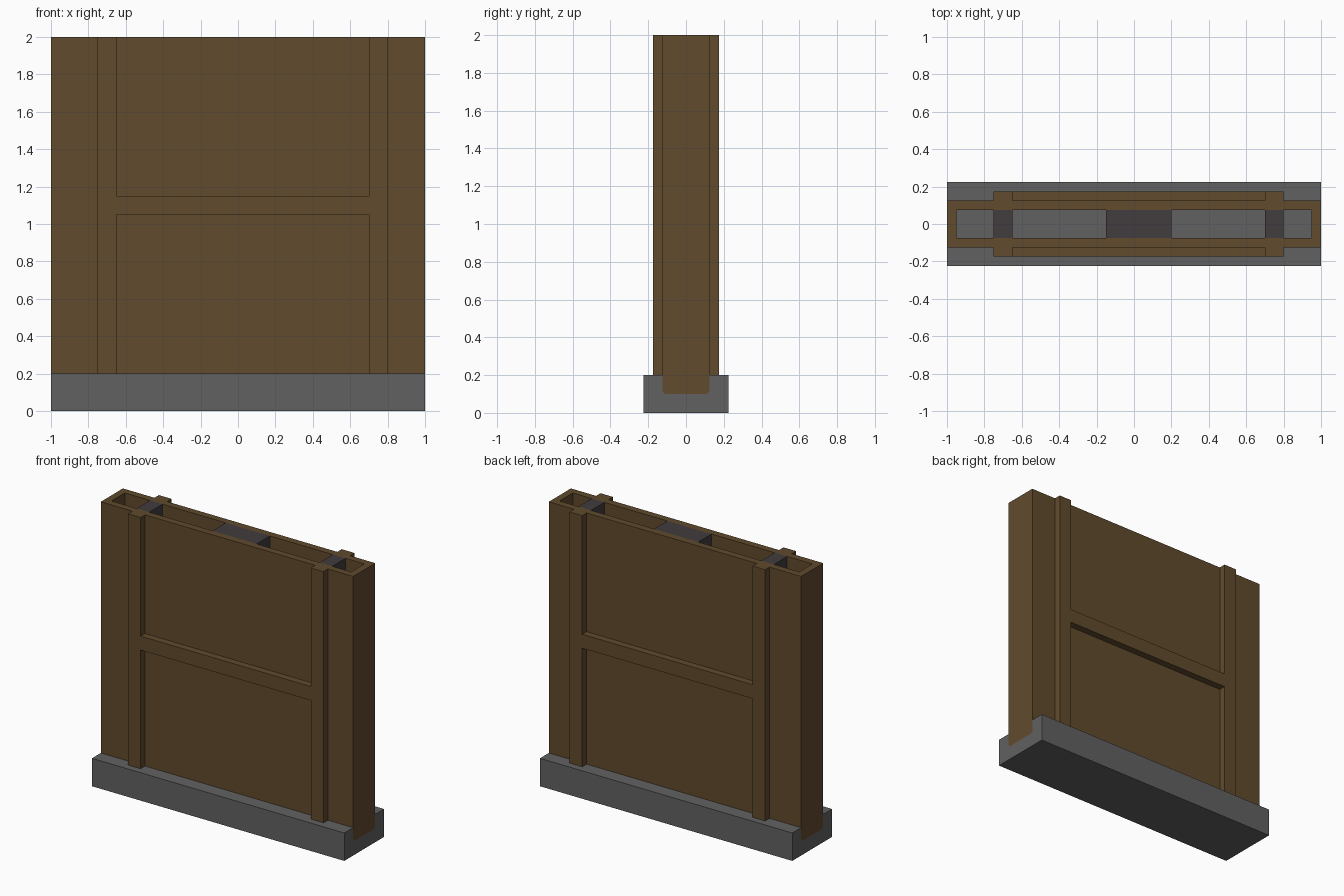
import bpy
import bmesh

cube = bpy.data.objects.get("Cube")
if cube:
    bpy.data.objects.remove(cube, do_unlink=True)


def material(name, rgb):
    mat = bpy.data.materials.new(name)
    mat.use_nodes = True
    mat.diffuse_color = (*rgb, 1)
    mat.node_tree.nodes["Principled BSDF"].inputs["Base Color"].default_value = (*rgb, 1)
    return mat


WOOD = material("brown wood", (0.119, 0.069, 0.026))
STONE = material("grey stone", (0.12, 0.12, 0.12))
DARK = material("dark grey core", (0.054, 0.045, 0.048))


def finish(name, bm, mat):
    bmesh.ops.recalc_face_normals(bm, faces=bm.faces)
    mesh = bpy.data.meshes.new(name)
    bm.to_mesh(mesh)
    bm.free()
    mesh.materials.append(mat)
    obj = bpy.data.objects.new(name, mesh)
    bpy.context.collection.objects.link(obj)
    return obj


def prism(name, points, offset, mat):
    """Extrude a flat outline along an offset vector."""
    bm = bmesh.new()
    face = bm.faces.new([bm.verts.new(p) for p in points])
    new = bmesh.ops.extrude_face_region(bm, geom=[face], use_keep_orig=True)["geom"]
    verts = [v for v in new if isinstance(v, bmesh.types.BMVert)]
    bmesh.ops.translate(bm, verts=verts, vec=offset)
    return finish(name, bm, mat)


# Stone footing with a slot that receives the wall
half = [(0.225, 0), (0.225, 0.2), (0.125, 0.2), (0.125, 0.115), (0.11, 0.1)]
outline = half + [(-y, z) for y, z in reversed(half)]
prism("footing", [(-1, y, z) for y, z in outline], (2, 0, 0), STONE)

# Hollow wall shell: rectangular rings joined into one closed tube
rings = [(1, 0.11, 0.1), (1, 0.125, 0.115), (1, 0.125, 2),
         (0.95, 0.075, 2), (0.95, 0.075, 0.1)]
bm = bmesh.new()
loops = [[bm.verts.new((sx * hx, sy * hy, z))
          for sx, sy in ((-1, -1), (1, -1), (1, 1), (-1, 1))] for hx, hy, z in rings]
for a, b in zip(loops, loops[1:] + loops[:1]):
    for i in range(4):
        j = (i + 1) % 4
        bm.faces.new((a[i], a[j], b[j], b[i]))
finish("wall_shell", bm, WOOD)

# H-shaped raised frame on both faces
h_shape = [(-0.75, 0.2), (-0.65, 0.2), (-0.65, 1.05), (0.7, 1.05), (0.7, 0.2), (0.8, 0.2),
           (0.8, 2), (0.7, 2), (0.7, 1.15), (-0.65, 1.15), (-0.65, 2), (-0.75, 2)]
for name, side in (("front_frame", -1), ("back_frame", 1)):
    prism(name, [(x, side * 0.125, z) for x, z in h_shape], (0, side * 0.05, 0), WOOD)

# Dark core posts inside the hollow wall
for name, x0, x1 in (("right_core_post", -0.75, -0.65),
                     ("middle_core_post", -0.15, 0.2),
                     ("left_core_post", 0.7, 0.8)):
    base = [(x0, -0.075, 0.1), (x1, -0.075, 0.1), (x1, 0.075, 0.1), (x0, 0.075, 0.1)]
    prism(name, base, (0, 0, 1.9), DARK)
